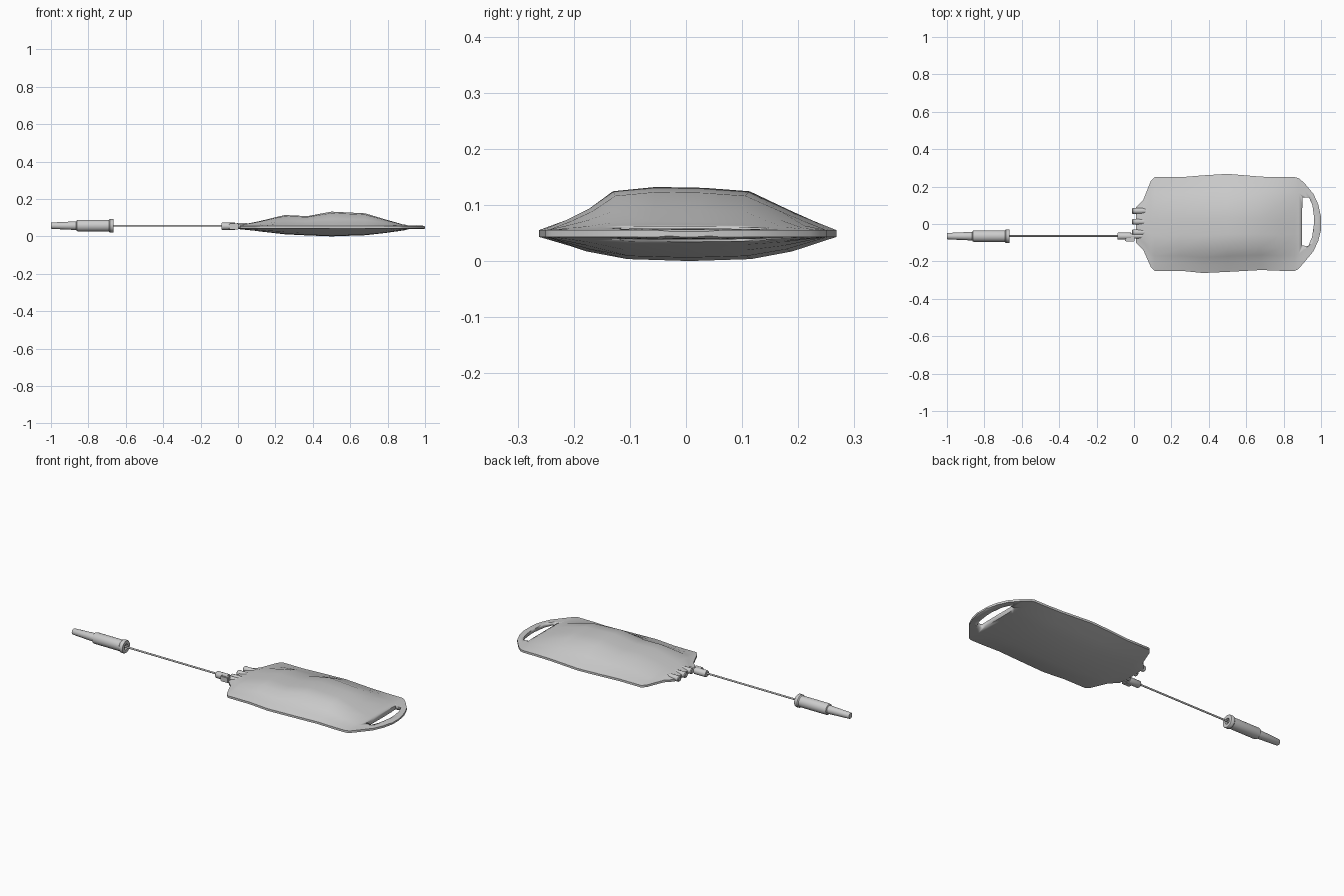
import bpy, bmesh, math
from mathutils import Matrix

old = bpy.data.objects.get("Cube")
if old:
    bpy.data.objects.remove(old, do_unlink=True)

grey = bpy.data.materials.new("soft grey plastic")
grey.use_nodes = True
colour = (0.6, 0.6, 0.6, 1)
grey.diffuse_color = colour
grey.node_tree.nodes["Principled BSDF"].inputs["Base Color"].default_value = colour


def finish(name, bm, angle=40):
    """Turn a bmesh into a named, smooth shaded object."""
    bmesh.ops.recalc_face_normals(bm, faces=bm.faces)
    mesh = bpy.data.meshes.new(name)
    bm.to_mesh(mesh)
    bm.free()
    mesh.materials.append(grey)
    obj = bpy.data.objects.new(name, mesh)
    bpy.context.collection.objects.link(obj)
    bpy.ops.object.select_all(action="DESELECT")
    bpy.context.view_layer.objects.active = obj
    obj.select_set(True)
    bpy.ops.object.shade_smooth_by_angle(angle=math.radians(angle))
    return obj


def skin(bm, rings):
    """Bridge matching rings of points and cap both ends."""
    loops = [[bm.verts.new(p) for p in ring] for ring in rings]
    count = len(loops[0])
    for a, b in zip(loops, loops[1:]):
        for i in range(count):
            j = (i + 1) % count
            bm.faces.new((a[i], a[j], b[j], b[i]))
    bm.faces.new(loops[0])
    bm.faces.new(loops[-1])


def turned(name, profile, y, z, sides=20):
    """Round part along x from (x, radius) pairs."""
    bm = bmesh.new()
    angles = [math.tau * i / sides for i in range(sides)]
    skin(bm, [[(x, y + r * math.cos(a), z + r * math.sin(a)) for a in angles]
              for x, r in profile])
    return finish(name, bm)


# Bag: stations of x, right edge, left edge, crest height, belly height
seam, rim = 0.049, 0.006
stations = [
    (0.01, -0.1, 0.09, 0.06, 0.038),
    (0.05, -0.14, 0.13, 0.068, 0.034),
    (0.09, -0.23, 0.23, 0.076, 0.03),
    (0.11, -0.25, 0.25, 0.08, 0.027),
    (0.25, -0.25, 0.25, 0.114, 0.011),
    (0.37, -0.262, 0.26, 0.108, 0.005),
    (0.5, -0.256, 0.268, 0.132, 0),
    (0.68, -0.246, 0.253, 0.123, 0.006),
    (0.78, -0.25, 0.25, 0.093, 0.017),
    (0.86, -0.25, 0.25, 0.07, 0.028),
    (0.88, -0.24, 0.245, 0.064, 0.031),
    (0.91, -0.205, 0.22, 0.06, 0.036),
    (0.96, -0.145, 0.16, 0.058, 0.038),
    (0.985, -0.09, 0.105, 0.057, 0.039),
    (0.995, -0.05, 0.06, 0.056, 0.04),
    (1, -0.03, 0.04, 0.053, 0.043),
]
# Cross-section: position across the bag, share of the full height
upper = [(-1, 0), (-0.84, 0.23), (-0.68, 0.5), (-0.52, 0.9), (-0.23, 1),
         (0.1, 0.98), (0.41, 0.9), (0.67, 0.48), (0.84, 0.22), (1, 0)]
lower = [(1, 0), (0.7, 0.6), (0.42, 0.92), (0, 1), (-0.42, 0.92), (-0.7, 0.6), (-1, 0)]


def bag_ring(x, right, left, crest, belly):
    mid, half = (right + left) / 2, (left - right) / 2
    edge = min(rim, crest - seam)
    top, low = seam + edge, seam - edge
    ring = [(x, mid + half * t, top + f * (crest - top)) for t, f in upper]
    return ring + [(x, mid + half * t, low + f * (belly - low)) for t, f in lower]


bm = bmesh.new()
skin(bm, [bag_ring(*s) for s in stations])
bag = finish("fluid_bag", bm, 50)

# Hanging slot: straight inner side, bowed outer side
outline = [(0.898, -0.115), (0.932, -0.118), (0.952, -0.07), (0.962, 0),
           (0.962, 0.04), (0.954, 0.1), (0.935, 0.143), (0.9, 0.143)]
bm = bmesh.new()
skin(bm, [[(x, y, z) for x, y in outline] for z in (-0.1, 0.2)])
cutter = finish("slot_cutter", bm)
cutter.hide_render = True
cutter.hide_viewport = True
cut = bag.modifiers.new("slot", "BOOLEAN")
cut.operation = "DIFFERENCE"
cut.solver = "EXACT"
cut.object = cutter

# Ports welded into the bag end
for name, y in (("left_port", 0.07), ("middle_port", 0.012), ("right_port", -0.045)):
    turned(name, [(-0.01, 0.012), (-0.006, 0.016), (0.04, 0.016),
                  (0.07, 0.014), (0.1, 0.006)], y, 0.055, 14)

# Connector with a side clip
line_y = -0.065
turned("tube_connector", [(-0.088, 0.017), (-0.085, 0.019), (-0.015, 0.019),
                          (-0.015, 0.013), (0.05, 0.013)], line_y, 0.054)
bm = bmesh.new()
bmesh.ops.create_cube(bm, size=1, matrix=Matrix.Translation((-0.022, -0.08, 0.053))
                      @ Matrix.Diagonal((0.05, 0.028, 0.034, 1)))
bmesh.ops.bevel(bm, geom=bm.edges[:], offset=0.004, segments=2, affect="EDGES")
finish("connector_clip", bm)

# Thin tube
turned("tube", [(-0.68, 0.005), (-0.08, 0.005)], line_y, 0.057, 10)

# Drip chamber with flange, hollow mouth and stepped spike
turned("drip_chamber", [
    (-1, 0.015), (-0.997, 0.017), (-0.865, 0.023), (-0.862, 0.029),
    (-0.855, 0.031), (-0.69, 0.031), (-0.685, 0.036), (-0.668, 0.036),
    (-0.665, 0.034), (-0.665, 0.016), (-0.677, 0.014)], line_y, 0.057, 24)
